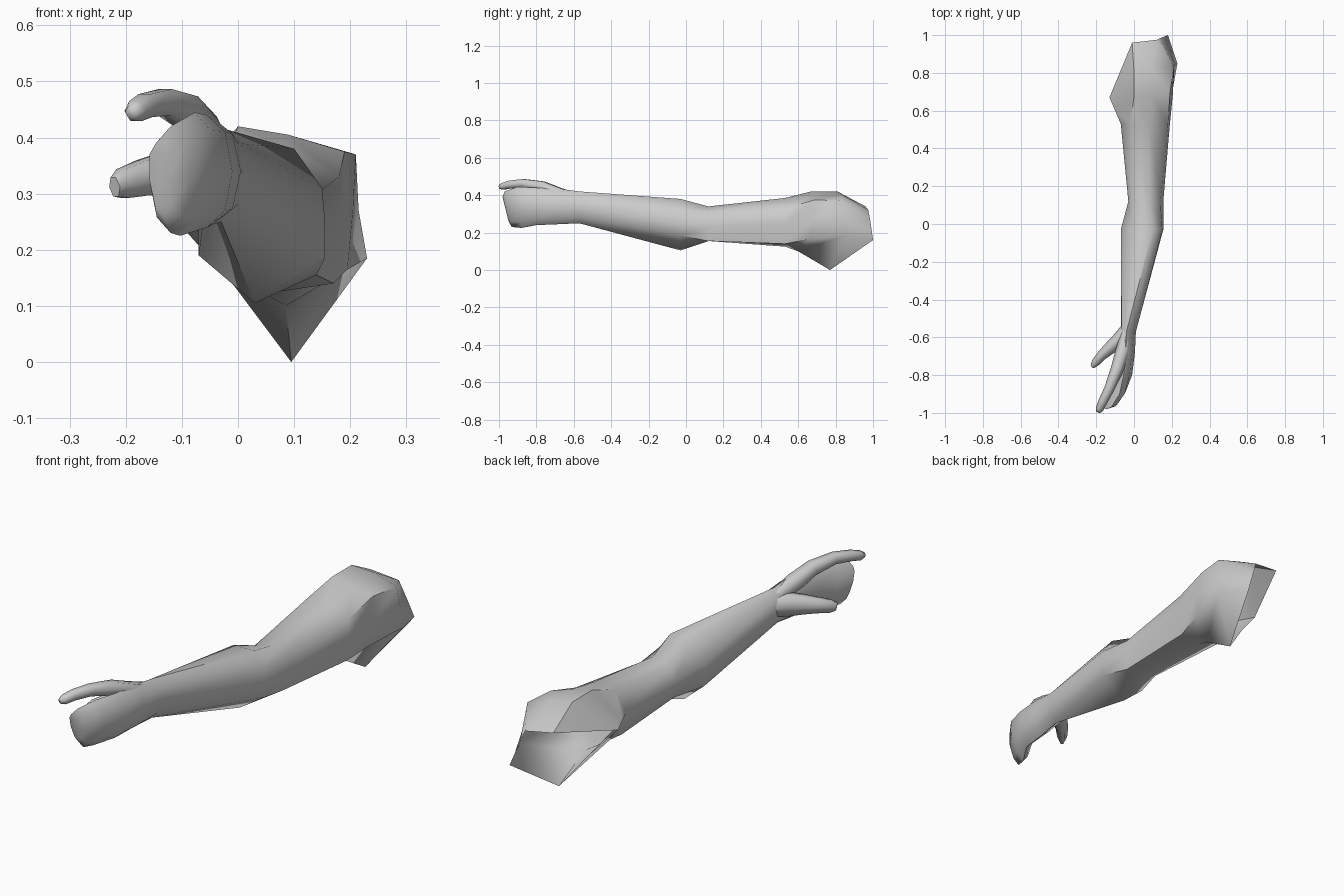
import bpy, bmesh, math
from mathutils import Vector

if "Cube" in bpy.data.objects:
    bpy.data.objects.remove(bpy.data.objects["Cube"])


def loft(name, rings, angle=55, cap_end=True):
    """Skin a list of equal-length vertex rings; the far end may stay open."""
    bm = bmesh.new()
    vs = [[bm.verts.new(p) for p in ring] for ring in rings]
    n = len(rings[0])
    for a, b in zip(vs, vs[1:]):
        for i in range(n):
            j = (i + 1) % n
            bm.faces.new((a[i], a[j], b[j], b[i]))
    bm.faces.new(vs[0])
    if cap_end:
        bm.faces.new(vs[-1])
    bmesh.ops.remove_doubles(bm, verts=bm.verts, dist=0.0005)
    bmesh.ops.recalc_face_normals(bm, faces=bm.faces)
    me = bpy.data.meshes.new(name)
    bm.to_mesh(me)
    bm.free()
    ob = bpy.data.objects.new(name, me)
    bpy.context.collection.objects.link(ob)
    bpy.ops.object.select_all(action='DESELECT')
    ob.select_set(True)
    bpy.context.view_layer.objects.active = ob
    bpy.ops.object.shade_smooth_by_angle(angle=math.radians(angle))
    return ob


def flat_ring(y, pts):
    return [(x, y, z) for x, z in pts]


def oval(cx, y, cz, rx, rz, lean=0.0, tip=0.0):
    """Eight-sided section from the bottom; lean / tip shift x / y with height."""
    out = []
    for i in range(8):
        t = math.tau * i / 8
        dz = -rz * math.cos(t)
        out.append((cx + rx * math.sin(t) + lean * dz, y - tip * dz, cz + dz))
    return out


def tube(name, path):
    """Six-sided finger along (x, y, z, width, height) stations."""
    rings = []
    pts = [Vector(p[:3]) for p in path]
    for i, p in enumerate(path):
        d = (pts[min(i + 1, len(pts) - 1)] - pts[max(i - 1, 0)]).normalized()
        side = d.cross(Vector((0, 0, 1))).normalized()
        up = side.cross(d)
        rings.append([pts[i] + side * p[3] * math.cos(math.tau * k / 6)
                      + up * p[4] * math.sin(math.tau * k / 6) for k in range(6)])
    return loft(name, rings, 70)


# Arm sections: bottom, then round by +x, top and -x
wrist = flat_ring(-.57, [(-.03, .25), (0, .28), (.01, .34), (0, .39),
                         (-.04, .42), (-.065, .39), (-.07, .33), (-.06, .27)])
elbow = flat_ring(-.03, [(.03, .105), (.155, .185), (.155, .25), (.15, .31),
                         (.10, .38), (0, .38), (-.07, .29), (-.07, .19)])
crook = flat_ring(.12, [(.05, .155), (.14, .155), (.155, .23), (.14, .30),
                        (.08, .34), (0, .32), (-.03, .25), (-.02, .18)])
upper = flat_ring(.53, [(.07, .125), (.17, .14), (.19, .25), (.18, .33),
                        (.08, .385), (-.02, .375), (-.07, .28), (-.05, .18)])
deltoid = [(.085, .60, .10), (.195, .66, .165), (.205, .68, .27), (.19, .69, .375),
           (.09, .68, .405), (0, .67, .42), (-.10, .60, .28), (-.04, .60, .18)]
shoulder = [(.095, .77, 0), (.23, .85, .185), (.215, .85, .27), (.21, .83, .37),
            (.09, .83, .405), (0, .81, .42), (-.13, .67, .275), (-.01, .725, .14)]
# Slanted cut at the shoulder, left open
cut = [(.095, .77, 0), (.18, 1, .16), (.16, .992, .215), (.14, .985, .265),
       (.12, .975, .32), (-.01, .96, .34), (-.13, .67, .275), (-.01, .725, .14)]
# Palm and closed fingers, curling towards -x
palm = [oval(-.14, -.965, .325, .018, .065, -.1, .25),
        oval(-.12, -.95, .325, .035, .095, 0, .2),
        oval(-.09, -.89, .335, .045, .11, .12, .1),
        oval(-.055, -.80, .34, .045, .10),
        oval(-.045, -.68, .34, .05, .095)]
loft("arm_and_palm", palm + [wrist, elbow, crook, upper, deltoid, shoulder, cut],
     cap_end=False)

# Raised index finger
tube("index_finger", [(-.04, -.56, .365, .025, .04), (-.06, -.68, .405, .04, .04),
                      (-.09, -.77, .445, .034, .034), (-.13, -.87, .463, .027, .027),
                      (-.165, -.94, .457, .024, .024), (-.183, -.98, .447, .021, .021),
                      (-.19, -.997, .445, .012, .012)])
# Thumb
tube("thumb", [(-.035, -.53, .34, .02, .04), (-.075, -.61, .34, .04, .055),
               (-.125, -.655, .335, .034, .045), (-.17, -.695, .328, .027, .036),
               (-.205, -.735, .318, .022, .03), (-.22, -.755, .312, .012, .02)])
